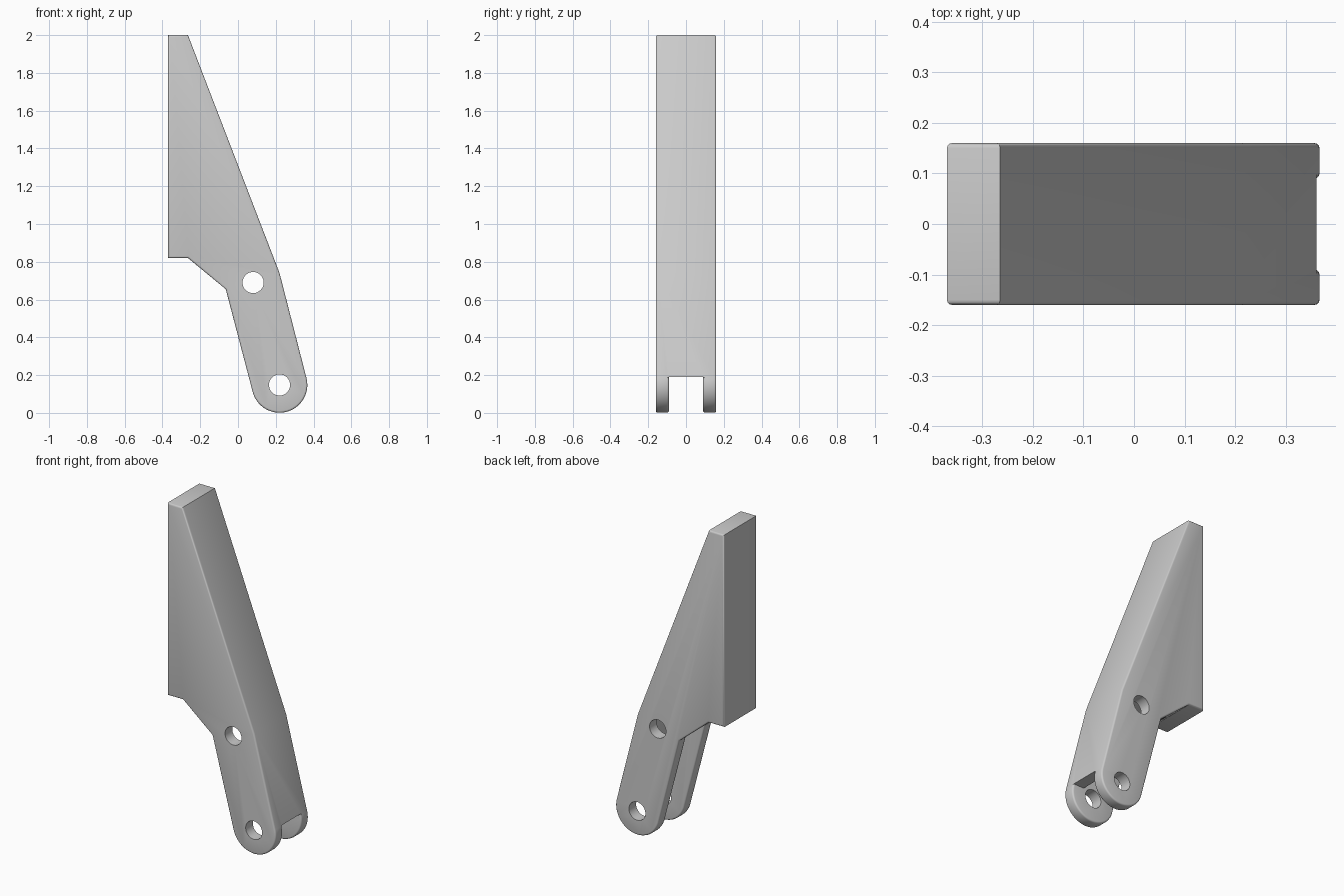
import bpy, bmesh, math
from mathutils import Vector

cube = bpy.data.objects.get("Cube")
if cube:
    bpy.data.objects.remove(cube, do_unlink=True)

HALF = 0.16        # half thickness of the lever
SLOT = 0.09        # half width of the fork slot
PIVOT = (0.22, 0.148)
UPPER = (0.08, 0.69)
RADIUS = 0.147     # rounded arm end

grey = bpy.data.materials.new("plain_grey")
grey.use_nodes = True
grey.diffuse_color = (0.6, 0.6, 0.6, 1)
grey.node_tree.nodes["Principled BSDF"].inputs["Base Color"].default_value = (0.6, 0.6, 0.6, 1)


def prism(name, outline, half):
    """Extrude an x-z outline symmetrically along y."""
    bm = bmesh.new()
    face = bm.faces.new([bm.verts.new((x, -half, z)) for x, z in outline])
    new = bmesh.ops.extrude_face_region(bm, geom=[face])["geom"]
    bmesh.ops.translate(bm, vec=(0, 2 * half, 0),
                        verts=[v for v in new if isinstance(v, bmesh.types.BMVert)])
    bmesh.ops.recalc_face_normals(bm, faces=bm.faces)
    mesh = bpy.data.meshes.new(name)
    bm.to_mesh(mesh)
    bm.free()
    mesh.materials.append(grey)
    obj = bpy.data.objects.new(name, mesh)
    bpy.context.collection.objects.link(obj)
    return obj


def arc(centre, radius, start, end, steps):
    angles = [math.radians(start + (end - start) * i / steps) for i in range(steps + 1)]
    return [(centre[0] + radius * math.cos(a), centre[1] + radius * math.sin(a)) for a in angles]


def cut(target, cutter):
    mod = target.modifiers.new("cut", "BOOLEAN")
    mod.operation = "DIFFERENCE"
    mod.solver = "EXACT"
    mod.object = cutter
    bpy.context.view_layer.objects.active = target
    bpy.ops.object.modifier_apply(modifier=mod.name)
    bpy.data.objects.remove(cutter, do_unlink=True)


# Lever body: tapered blade running into a round-ended arm
outline = [(-0.37, 2), (-0.265, 2), (0.22, 0.74)]
outline += arc(PIVOT, RADIUS, 14.5, -165.5, 40)
outline += [(-0.065, 0.655), (-0.265, 0.82), (-0.37, 0.82)]
lever = prism("forked_lever", outline, HALF)

# Fork slot: open at the inner side, closed by a thin web on the outer side
slot = [(1, 0.19), (0.288, 0.19), (0.125, 0.816), (-0.5, 0.654), (-0.5, -0.2), (1, -0.2)]
cut(lever, prism("slot_cutter", slot, SLOT))

# Round the long rims of the side plates
bm = bmesh.new()
bm.from_mesh(lever.data)
rims = []
for e in bm.edges:
    along = (e.verts[1].co - e.verts[0].co).normalized()
    if len(e.link_faces) == 2 and abs(along.dot(Vector((0, 1, 0)))) < 0.5 \
            and e.calc_face_angle_signed() > 1:
        rims.append(e)
bmesh.ops.bevel(bm, geom=rims, offset=0.01, segments=3, profile=0.5,
                affect="EDGES", clamp_overlap=True)
bm.to_mesh(lever.data)
bm.free()

# Pin holes
for centre in (PIVOT, UPPER):
    cut(lever, prism("hole_cutter", arc(centre, 0.056, 0, 348.75, 31), 0.3))

# Smooth curved surfaces, keep corners crisp
bpy.ops.object.select_all(action="DESELECT")
lever.select_set(True)
bpy.context.view_layer.objects.active = lever
bpy.ops.object.shade_smooth_by_angle(angle=math.radians(32))
